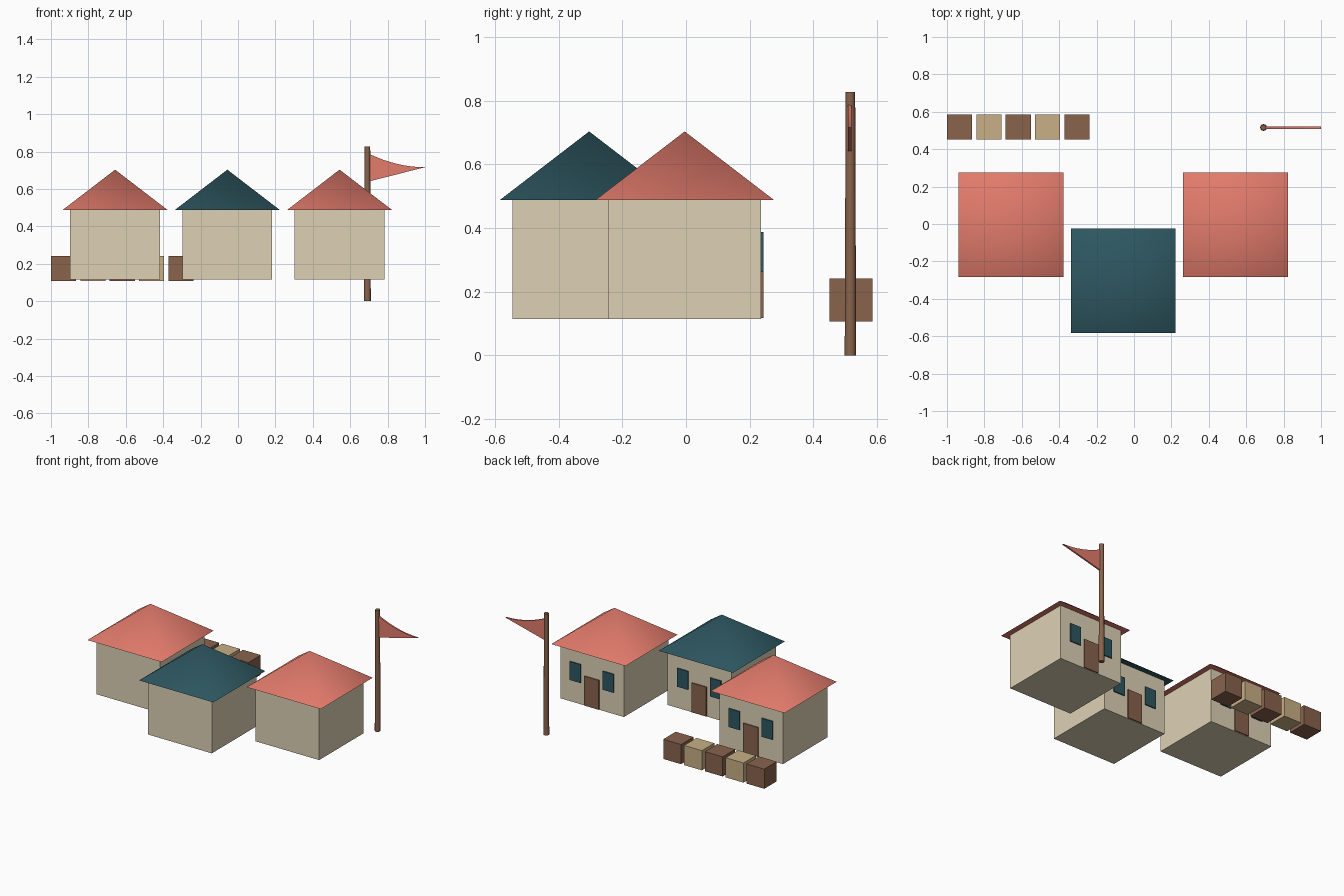
import bpy, bmesh, math

if "Cube" in bpy.data.objects:
    bpy.data.objects.remove(bpy.data.objects["Cube"])


def material(name, rgb):
    m = bpy.data.materials.new(name)
    m.diffuse_color = (*rgb, 1)
    m.use_nodes = True
    m.node_tree.nodes["Principled BSDF"].inputs["Base Color"].default_value = m.diffuse_color
    return m


CREAM = material("cream", (0.73, 0.64, 0.46))
RED = material("red", (0.77, 0.20, 0.15))
TEAL = material("teal", (0.027, 0.095, 0.119))
BROWN = material("brown", (0.25, 0.125, 0.073))
SAND = material("sand", (0.58, 0.43, 0.24))


def box(name, centre, size, mat):
    bpy.ops.mesh.primitive_cube_add(size=1, location=centre)
    o = bpy.context.object
    o.name = name
    o.scale = size
    bpy.ops.object.transform_apply(location=False, rotation=False, scale=True)
    o.data.materials.append(mat)
    return o


def cone(name, sides, r1, r2, centre, height, mat, turn=0, angle=60):
    bpy.ops.mesh.primitive_cone_add(vertices=sides, radius1=r1, radius2=r2, depth=height,
                                    location=centre, rotation=(0, 0, turn))
    o = bpy.context.object
    o.name = name
    o.data.materials.append(mat)
    bpy.ops.object.shade_smooth_by_angle(angle=math.radians(angle))
    return o


def house(tag, x, y, roof_mat):
    box(tag + "_walls", (x, y, 0.302), (0.48, 0.48, 0.375), CREAM)
    # pyramid roof
    cone(tag + "_roof", 4, 0.28 * math.sqrt(2), 0, (x, y, 0.5955), 0.215, roof_mat, math.pi / 4)
    # door and windows on the back wall
    box(tag + "_door", (x, y + 0.24, 0.217), (0.11, 0.015, 0.20), BROWN)
    for side, s in (("left", 1), ("right", -1)):
        box(f"{tag}_window_{side}", (x + s * 0.124, y + 0.24, 0.325), (0.082, 0.015, 0.126), TEAL)


house("left_house", -0.657, -0.004, RED)
house("middle_house", -0.057, -0.304, TEAL)
house("right_house", 0.543, -0.004, RED)

# row of crates
for i in range(5):
    box(f"crate_{i + 1}", (-0.933 + i * 0.157, 0.518, 0.174), (0.134, 0.134, 0.134),
        SAND if i % 2 else BROWN)

# tapered flag pole
cone("flag_pole", 12, 0.018, 0.015, (0.692, 0.516, 0.4135), 0.827, BROWN)

# pennant: concave top edge, straight bottom edge, thin extrusion
top = [(0.70 + 0.30 * t, 0.716 + 0.072 * (1 - t) ** 2) for t in (i / 8 for i in range(9))]
outline = [(0.70, 0.64)] + top[::-1]
bm = bmesh.new()
face = bm.faces.new([bm.verts.new((x, 0.509, z)) for x, z in outline])
ext = bmesh.ops.extrude_face_region(bm, geom=[face])
moved = [v for v in ext["geom"] if isinstance(v, bmesh.types.BMVert)]
bmesh.ops.translate(bm, verts=moved, vec=(0, 0.011, 0))
bmesh.ops.recalc_face_normals(bm, faces=bm.faces)
mesh = bpy.data.meshes.new("pennant")
bm.to_mesh(mesh)
bm.free()
mesh.materials.append(RED)
bpy.context.collection.objects.link(bpy.data.objects.new("pennant", mesh))
